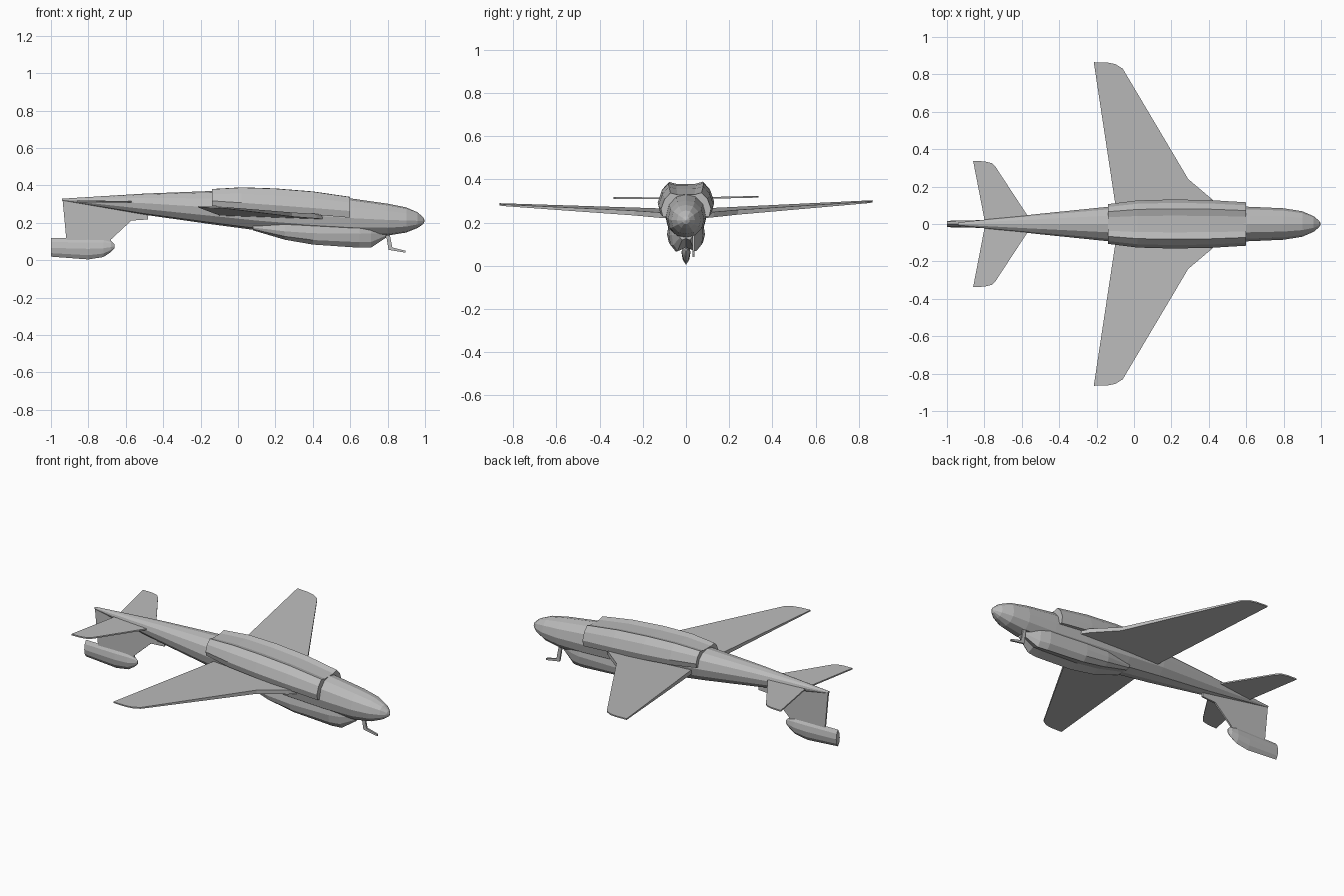
import bpy, bmesh

grey = bpy.data.materials.new("airframe grey")
grey.diffuse_color = (0.5, 0.5, 0.5, 1)
ROLL = 0.008  # slight bank of the whole aircraft


def finish(name, bm):
    bmesh.ops.remove_doubles(bm, verts=bm.verts, dist=0.0005)
    bmesh.ops.recalc_face_normals(bm, faces=bm.faces)
    for v in bm.verts:
        v.co.z += ROLL * v.co.y
    me = bpy.data.meshes.new(name)
    bm.to_mesh(me)
    bm.free()
    me.materials.append(grey)
    ob = bpy.data.objects.new(name, me)
    bpy.context.collection.objects.link(ob)
    return ob


def loft(name, shape, stations):
    """Skin mirrored half sections; a station is (x, half width, top, mid, bottom)."""
    bm = bmesh.new()
    rings = []
    for x, w, top, mid, bot in stations:
        half = [(u * w, mid + v * ((top - mid) if v > 0 else (mid - bot))) for u, v in shape]
        ring = half + [(-y, z) for y, z in reversed(half) if y > 1e-6]
        rings.append([bm.verts.new((x, y, z)) for y, z in ring])
    n = len(rings[0])
    for a, b in zip(rings, rings[1:]):
        for i in range(n):
            j = (i + 1) % n
            bm.faces.new((a[i], a[j], b[j], b[i]))
    bm.faces.new(rings[0])
    bm.faces.new(rings[-1])
    return finish(name, bm)


def plate(name, outline, to3d, offset):
    """Thin solid from an outline; offset(point) gives the two-sided half thickness vector."""
    bm = bmesh.new()
    sides = []
    for s in (1, -1):
        vs = []
        for p in outline:
            c, o = to3d(p), offset(p)
            vs.append(bm.verts.new([c[k] + s * o[k] for k in range(3)]))
        sides.append(vs)
        bm.faces.new(vs)
    a, b = sides
    for i in range(len(a)):
        j = (i + 1) % len(a)
        bm.faces.new((a[i], a[j], b[j], b[i]))
    return finish(name, bm)


# Fuselage: faceted cigar, pointed tail
ROUND = [(0, 1), (0.48, 0.9), (0.85, 0.55), (1, 0), (0.88, -0.5), (0.5, -0.9), (0, -1)]
loft("fuselage", ROUND, [
    (-0.94, 0.008, 0.329, 0.325, 0.319),
    (-0.50, 0.055, 0.356, 0.305, 0.243),
    (-0.14, 0.092, 0.370, 0.283, 0.192),
    (0.10, 0.100, 0.370, 0.265, 0.160),
    (0.40, 0.098, 0.350, 0.240, 0.138),
    (0.62, 0.092, 0.328, 0.225, 0.128),
    (0.80, 0.084, 0.302, 0.216, 0.132),
    (0.90, 0.068, 0.282, 0.213, 0.148),
    (0.96, 0.042, 0.256, 0.211, 0.172),
    (0.99, 0.017, 0.229, 0.211, 0.193),
    (0.998, 0.003, 0.213, 0.211, 0.209)])

# Paired engine fairings with a shallow trough between
SADDLE = [(0, 0.88), (0.34, 0.88), (0.62, 1), (0.86, 0.6), (1, 0), (0.93, -1), (0, -1)]
loft("engine_fairing", SADDLE, [
    (-0.14, 0.106, 0.380, 0.318, 0.292),
    (0.02, 0.126, 0.389, 0.308, 0.274),
    (0.20, 0.131, 0.383, 0.295, 0.260),
    (0.40, 0.128, 0.367, 0.280, 0.245),
    (0.60, 0.116, 0.338, 0.264, 0.228)])

# Long belly blister, slightly grooved down the middle
BLISTER = [(0, 1), (0.9, 1), (1, 0), (0.9, -0.6), (0.6, -1), (0, -0.75)]
loft("belly_blister", BLISTER, [
    (0.08, 0.060, 0.20, 0.175, 0.160),
    (0.25, 0.086, 0.20, 0.155, 0.110),
    (0.40, 0.088, 0.20, 0.145, 0.084),
    (0.65, 0.080, 0.20, 0.142, 0.067),
    (0.71, 0.066, 0.20, 0.142, 0.067),
    (0.79, 0.030, 0.18, 0.146, 0.120)])

# Wings and tailplanes: mirrored thin swept plates
wing = [(0.50, 0.04), (0.42, 0.13), (0.29, 0.24), (-0.06, 0.83), (-0.10, 0.855),
        (-0.14, 0.863), (-0.215, 0.865), (-0.09, 0.04)]
tailplane = [(-0.54, 0.0), (-0.74, 0.305), (-0.76, 0.325), (-0.80, 0.335),
             (-0.86, 0.337), (-0.795, 0.0)]
for side, s in (("left", 1), ("right", -1)):
    plate(side + "_wing", wing,
          lambda p: (p[0], s * p[1], 0.245 + 0.047 * p[1] - 0.035 * p[0]),
          lambda p: (0, 0, 0.014 - 0.012 * p[1]))
    plate(side + "_tailplane", tailplane,
          lambda p: (p[0], s * p[1], 0.312 + 0.015 * p[1]),
          lambda p: (0, 0, 0.004))

# Hanging tail fin
fin = [(-0.938, 0.325), (-0.915, 0.08), (-0.68, 0.08), (-0.68, 0.11), (-0.57, 0.212),
       (-0.48, 0.218), (-0.48, 0.26)]
plate("tail_fin", fin, lambda p: (p[0], 0, p[1]), lambda p: (0, 0.005, 0))

# Tank at the fin tip
TANK = [(0, 1), (0.7, 0.6), (1, 0), (0.7, -0.6), (0, -1)]
loft("fin_tank", TANK, [
    (-1.0, 0.017, 0.118, 0.066, 0.019),
    (-0.80, 0.021, 0.117, 0.061, 0.004),
    (-0.72, 0.020, 0.115, 0.064, 0.017),
    (-0.68, 0.014, 0.106, 0.070, 0.043),
    (-0.66, 0.004, 0.085, 0.075, 0.063)])

# Bent probe beneath the nose
probe = [(0.79, 0.145), (0.805, 0.055), (0.895, 0.040), (0.895, 0.050), (0.825, 0.068), (0.81, 0.145)]
plate("nose_probe", probe, lambda p: (p[0], 0.034, p[1]), lambda p: (0, 0.005, 0))
